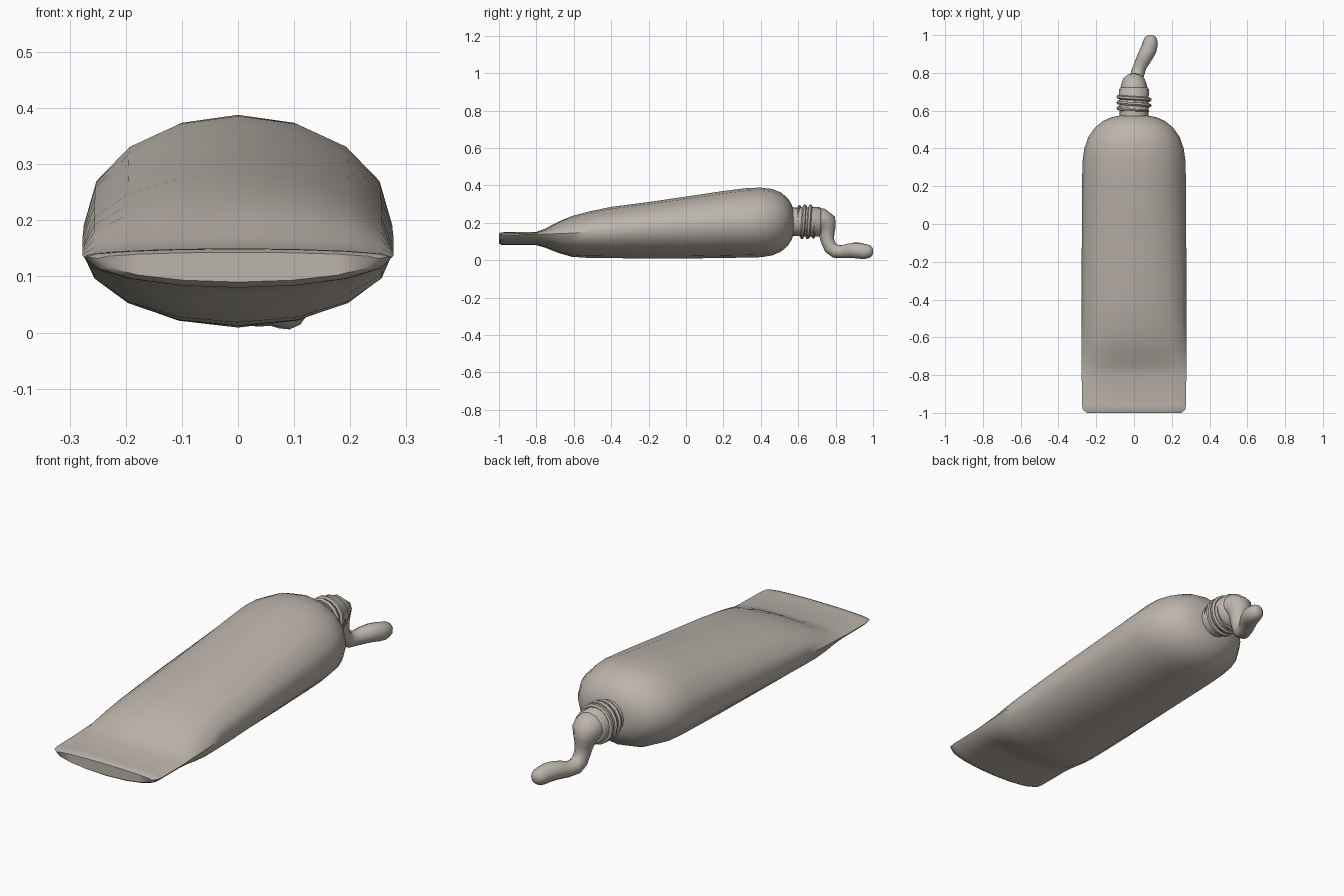
import bpy, bmesh, math
from mathutils import Vector

if "Cube" in bpy.data.objects:
    bpy.data.objects.remove(bpy.data.objects["Cube"])

mat = bpy.data.materials.new("warm grey")
mat.diffuse_color = (0.50, 0.46, 0.41, 1)
mat.use_nodes = True
mat.node_tree.nodes["Principled BSDF"].inputs["Base Color"].default_value = mat.diffuse_color


def loft(name, rings, angle=50):
    """Skin a list of equal-length point rings and cap both ends."""
    bm = bmesh.new()
    vr = [[bm.verts.new(p) for p in r] for r in rings]
    n = len(rings[0])
    for a, b in zip(vr, vr[1:]):
        for i in range(n):
            j = (i + 1) % n
            bm.faces.new((a[i], a[j], b[j], b[i]))
    bm.faces.new(vr[0][::-1])
    bm.faces.new(vr[-1])
    bmesh.ops.recalc_face_normals(bm, faces=bm.faces)
    me = bpy.data.meshes.new(name)
    bm.to_mesh(me)
    bm.free()
    me.materials.append(mat)
    ob = bpy.data.objects.new(name, me)
    bpy.context.collection.objects.link(ob)
    bpy.ops.object.select_all(action='DESELECT')
    ob.select_set(True)
    bpy.context.view_layer.objects.active = ob
    bpy.ops.object.shade_smooth_by_angle(angle=math.radians(angle))
    return ob


def section(y, w, bottom, mid, top, n=16):
    """Squashed ring with separate upper and lower heights."""
    ring = []
    for i in range(n):
        a = 2 * math.pi * i / n
        s = math.sin(a)
        ring.append((w * math.cos(a), y, mid + s * (top - mid if s > 0 else mid - bottom)))
    return ring


def sweep(name, path, n=10):
    """Round tube along points (x, y, z, radius)."""
    pts = [Vector(p[:3]) for p in path]
    rings = []
    side = Vector((1, 0, 0))
    for i, p in enumerate(pts):
        t = (pts[min(i + 1, len(pts) - 1)] - pts[max(i - 1, 0)]).normalized()
        side = (side - t * side.dot(t)).normalized()
        up = t.cross(side)
        r = path[i][3]
        rings.append([p + r * (math.cos(2 * math.pi * k / n) * side
                               + math.sin(2 * math.pi * k / n) * up) for k in range(n)])
    return loft(name, rings)


# squeezable tube: y, half width, bottom, widest height, top
body = [
    (-1.0, .25, .09, .132, .143), (-.985, .27, .08, .135, .149),
    (-.96, .275, .08, .135, .15), (-.80, .277, .08, .137, .151),
    (-.75, .277, .066, .14, .17), (-.68, .277, .038, .142, .207),
    (-.61, .277, .018, .145, .236), (-.52, .277, .012, .15, .260),
    (-.40, .277, .011, .155, .285), (-.20, .277, .009, .17, .311),
    (0, .276, .009, .18, .340), (.20, .275, .012, .19, .370),
    (.33, .273, .014, .198, .386), (.40, .263, .016, .20, .388),
    (.46, .242, .025, .203, .381), (.51, .207, .047, .204, .361),
    (.545, .165, .078, .204, .330), (.565, .12, .11, .204, .297),
    (.575, .07, .14, .204, .27)]
loft("tube_body", [section(*s) for s in body])

# threaded neck
NZ = .205
neck = [(.55, .075), (.715, .079), (.722, .072), (.722, .058)]
loft("neck", [section(y, r, NZ - r, NZ, NZ + r) for y, r in neck])

turns, steps = 3, 16
thread = []
for i in range(turns * steps + 1):
    a = 2 * math.pi * i / steps
    f = i / (turns * steps)
    thread.append((.082 * math.cos(a), .597 + .092 * f, NZ + .082 * math.sin(a),
                   .011 * min(1, 8 * f + .1, 8 * (1 - f) + .1)))
sweep("neck_thread", thread, 6)

# squeezed-out paste strand
paste = [
    (0, .70, .207, .072), (0, .725, .206, .071), (0, .742, .196, .066),
    (.002, .750, .168, .051), (.006, .752, .135, .041), (.010, .758, .10, .036),
    (.014, .773, .066, .036), (.02, .800, .048, .037), (.032, .835, .045, .035),
    (.047, .865, .050, .039), (.063, .895, .053, .042), (.078, .925, .051, .043),
    (.086, .955, .046, .041), (.088, .98, .047, .035), (.088, .993, .048, .026),
    (.088, 1.0, .048, .012)]
sweep("paste", paste, 12)
